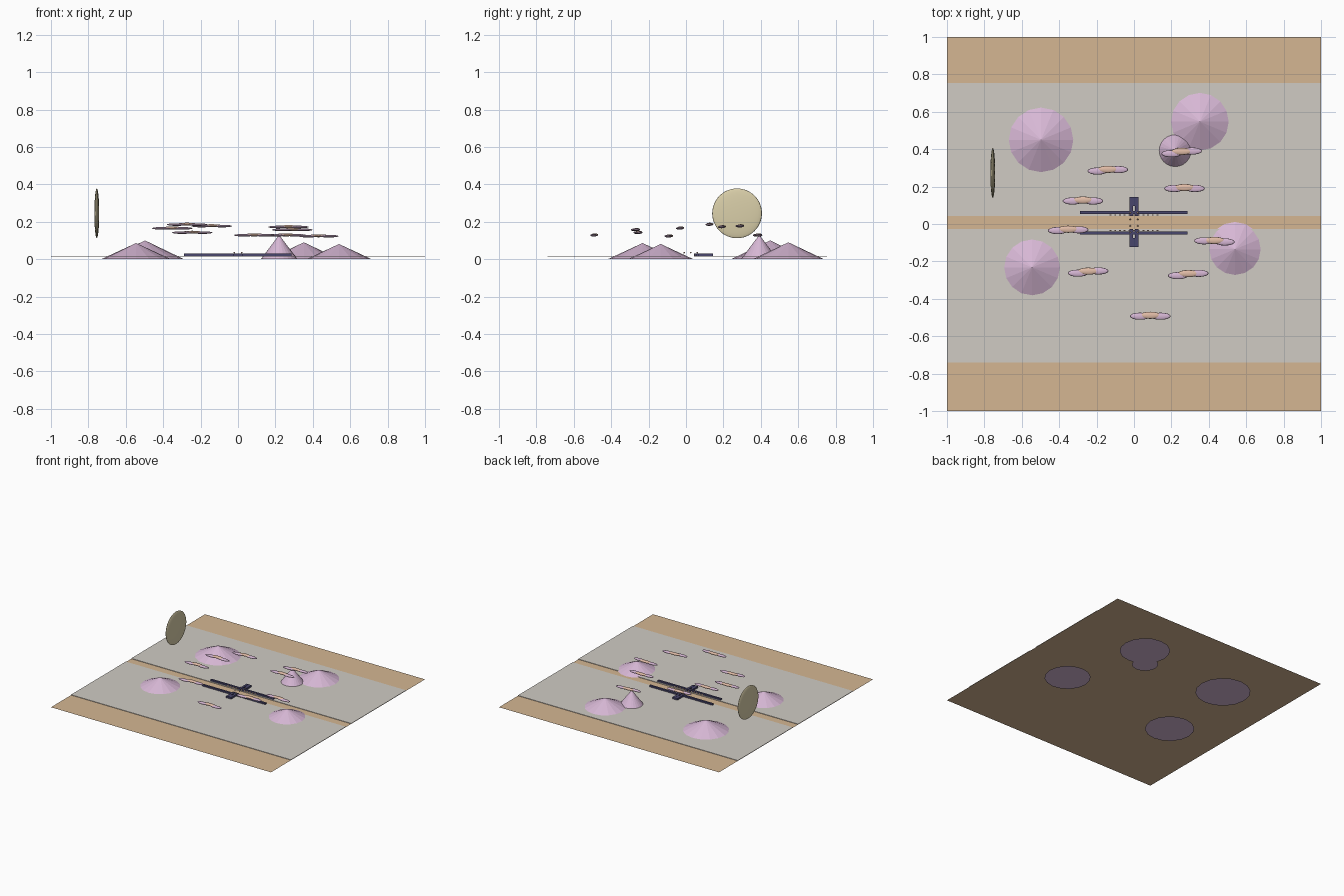
import bpy
import bmesh
from mathutils import Matrix, Vector

cube = bpy.data.objects.get("Cube")
if cube:
    bpy.data.objects.remove(cube, do_unlink=True)


def material(name, r, g, b):
    rgba = [(c / 255) ** 2.2 for c in (r, g, b)] + [1.0]
    mat = bpy.data.materials.new(name)
    mat.use_nodes = True
    mat.diffuse_color = rgba
    mat.node_tree.nodes["Principled BSDF"].inputs["Base Color"].default_value = rgba
    return mat


SAND = material("sand", 212, 181, 145)
GREY = material("pale_grey", 207, 202, 194)
PINK = material("pink", 214, 182, 212)
PEACH = material("peach", 226, 188, 166)
NAVY = material("navy", 74, 72, 108)
SUN = material("pale_yellow", 217, 206, 168)


def finish(name, bm, mats, smooth=False):
    mesh = bpy.data.meshes.new(name)
    for face in bm.faces:
        face.smooth = smooth
    bm.to_mesh(mesh)
    bm.free()
    for mat in mats:
        mesh.materials.append(mat)
    obj = bpy.data.objects.new(name, mesh)
    bpy.context.collection.objects.link(obj)


def placed(center, size):
    return Matrix.Translation(center) @ Matrix.Diagonal(Vector(size)).to_4x4()


def add_box(bm, x0, x1, y0, y1, z0, z1):
    center = Vector((x0 + x1, y0 + y1, z0 + z1)) / 2
    bmesh.ops.create_cube(bm, size=1, matrix=placed(center, (x1 - x0, y1 - y0, z1 - z0)))


def add_ball(bm, center, radii, index=0, segments=16, rings=8):
    made = bmesh.ops.create_uvsphere(bm, u_segments=segments, v_segments=rings,
                                     radius=1, matrix=placed(center, radii))
    for vert in made["verts"]:
        for face in vert.link_faces:
            face.material_index = index


# Sand sheet with two raised grey fields, leaving a sand path between them
GROUND, TOP = 0.013, 0.017
bm = bmesh.new()
bmesh.ops.create_grid(bm, x_segments=1, y_segments=1, size=1,
                      matrix=Matrix.Translation((0, 0, GROUND)))
finish("sand_ground", bm, [SAND])
for name, y0, y1 in (("front_field", -0.74, -0.028), ("back_field", 0.042, 0.755)):
    bm = bmesh.new()
    add_box(bm, -1, 1, y0, y1, GROUND + 0.0005, TOP)
    finish(name, bm, [GREY])

# Cone hills: x, y, radius, height
hills = {
    "back_right_hill": (-0.497, 0.45, 0.208, 0.1),
    "front_right_hill": (-0.545, -0.232, 0.186, 0.086),
    "back_left_hill": (0.352, 0.547, 0.19, 0.09),
    "front_left_hill": (0.54, -0.135, 0.174, 0.081),
    "steep_hill": (0.22, 0.392, 0.098, 0.13),
}
for name, (x, y, radius, height) in hills.items():
    bm = bmesh.new()
    sides = 24 if name == "steep_hill" else 16
    bmesh.ops.create_cone(bm, cap_ends=True, segments=sides, radius1=radius, radius2=0,
                          depth=height, matrix=Matrix.Translation((x, y, height / 2)))
    finish(name, bm, [PINK])

# Upright flattened sun disc
bm = bmesh.new()
add_ball(bm, (-0.755, 0.273, 0.245), (0.013, 0.133, 0.133), segments=32, rings=24)
finish("sun_disc", bm, [SUN], True)

# Flat clouds: x, y, z, sideways tilt
clouds = [
    (-0.14, 0.287, 0.177, 0.004), (-0.273, 0.123, 0.185, 0.0),
    (-0.352, -0.033, 0.165, 0.002), (-0.245, -0.257, 0.142, 0.006),
    (0.087, -0.493, 0.128, 0.0), (0.29, -0.27, 0.157, 0.006),
    (0.43, -0.093, 0.123, -0.003), (0.27, 0.19, 0.172, 0.0),
    (0.255, 0.383, 0.128, 0.007),
]
for number, (x, y, z, tilt) in enumerate(clouds, 1):
    bm = bmesh.new()
    for side in (-1, 1):
        add_ball(bm, (x + side * 0.055, y + side * tilt, z), (0.054, 0.019, 0.007))
    add_ball(bm, (x, y + 0.005, z + 0.002), (0.056, 0.019, 0.008), 1)
    finish(f"cloud_{number}", bm, [PINK, PEACH], True)

# Long rails either side of the path, with paired cross arms
for name, side in (("back", 1), ("front", -1)):
    rail_y = 0.007 + side * 0.054
    bm = bmesh.new()
    add_box(bm, -0.288, 0.285, rail_y - 0.008, rail_y + 0.008, TOP, 0.029)
    finish(name + "_rail", bm, [NAVY])

    bm = bmesh.new()
    near, far = sorted((0.007 + side * 0.035, 0.011 + side * 0.133))
    for x in (-0.014, 0.014):
        add_box(bm, x - 0.009, x + 0.009, near, far, TOP, 0.031)
    add_box(bm, -0.023, 0.023, *sorted((0.011 + side * 0.085, 0.011 + side * 0.133)),
            TOP, 0.03)
    finish(name + "_cross_arm", bm, [NAVY])

    # Row of small markers along the inner edge of the rail
    bm = bmesh.new()
    for step in range(-5, 6):
        x = step * 0.025
        y = rail_y - side * 0.012
        add_box(bm, x - 0.005, x + 0.005, y - 0.003, y + 0.003, TOP - 0.002, 0.026)
    finish(name + "_markers", bm, [PEACH])

# Little lamps around the crossing
bm = bmesh.new()
for x in (-0.02, 0.02):
    for y in (-0.045, -0.01, 0.025, 0.06):
        add_ball(bm, (x, y, 0.035), (0.004, 0.004, 0.004), segments=8, rings=6)
finish("crossing_lamps", bm, [PEACH], True)
